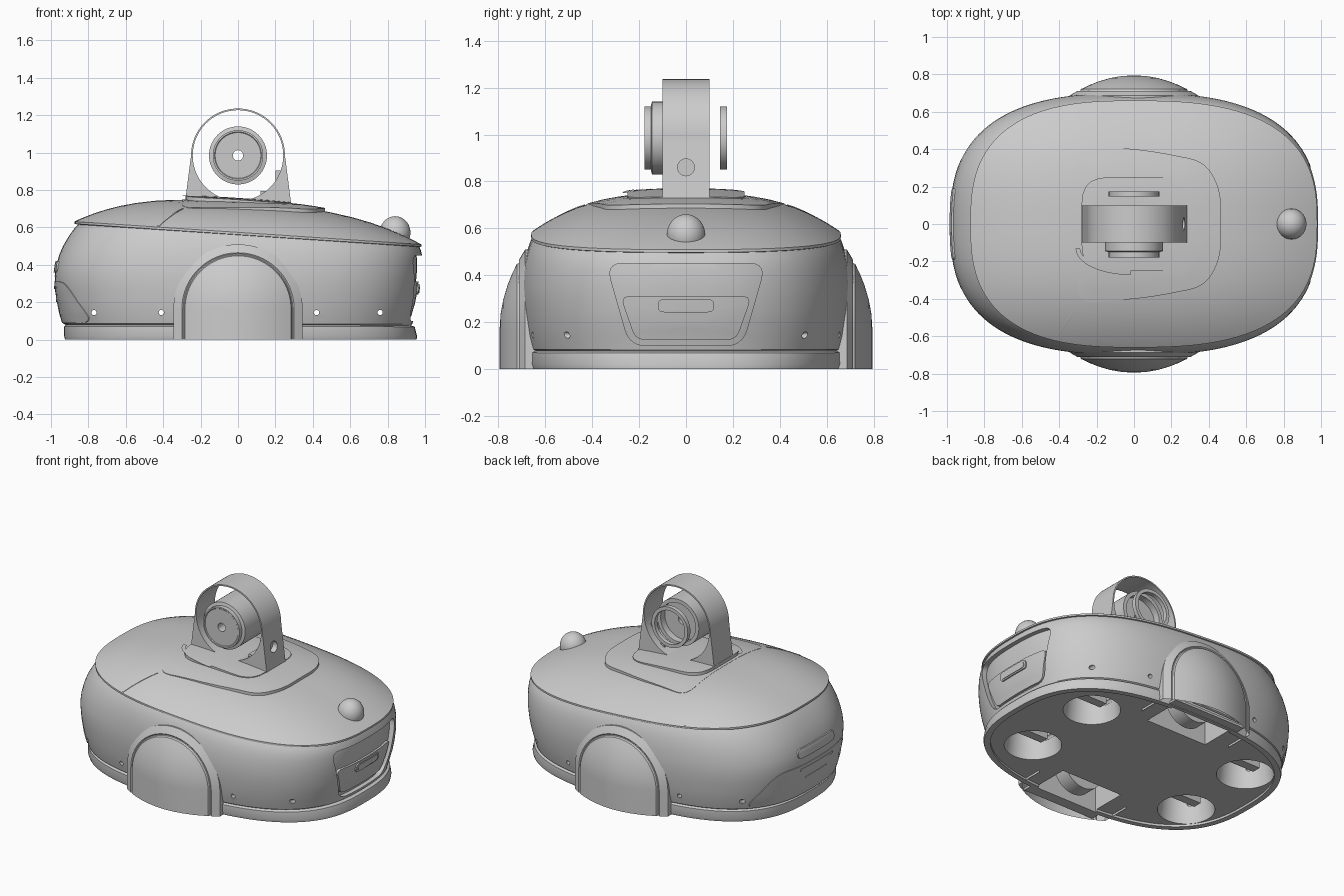
import bpy, bmesh
from math import sin, cos, pi
from mathutils import Vector

cube = bpy.data.objects.get("Cube")
if cube:
    bpy.data.objects.remove(cube, do_unlink=True)

grey = bpy.data.materials.new("plain_grey")
grey.use_nodes = True
grey.diffuse_color = (0.6, 0.6, 0.6, 1)
grey.node_tree.nodes["Principled BSDF"].inputs["Base Color"].default_value = (0.6, 0.6, 0.6, 1)


def finish(name, bm):
    bmesh.ops.remove_doubles(bm, verts=bm.verts, dist=0.0002)
    bmesh.ops.recalc_face_normals(bm, faces=bm.faces)
    if all(e.is_manifold for e in bm.edges) and bm.calc_volume(signed=True) < 0:
        bmesh.ops.reverse_faces(bm, faces=bm.faces)
    mesh = bpy.data.meshes.new(name)
    bm.to_mesh(mesh)
    bm.free()
    mesh.materials.append(grey)
    ob = bpy.data.objects.new(name, mesh)
    bpy.context.collection.objects.link(ob)
    return ob


def loft(name, rings, caps=True, around=True):
    """Skin a list of equal-length point rings."""
    bm = bmesh.new()
    rows = [[bm.verts.new(p) for p in ring] for ring in rings]
    n = len(rows[0])
    for a, b in zip(rows, rows[1:]):
        for i in range(n if around else n - 1):
            j = (i + 1) % n
            bm.faces.new((a[i], a[j], b[j], b[i]))
    if caps:
        bm.faces.new(rows[0][::-1])
        bm.faces.new(rows[-1])
    return finish(name, bm)


def lathe(name, profile, centre, axis="y", closed=False, seg=64):
    """Turn (radius, height) points about an axis through centre."""
    rings = []
    for r, h in profile + (profile[:1] if closed else []):
        ring = [(r * cos(2 * pi * i / seg), r * sin(2 * pi * i / seg)) for i in range(seg)]
        rings.append([Vector(centre) + Vector((c, h, s) if axis == "y" else (c, s, h)) for c, s in ring])
    return loft(name, rings, caps=not closed)


def box(name, lo, hi):
    corners = [(lo[0], lo[1]), (hi[0], lo[1]), (hi[0], hi[1]), (lo[0], hi[1])]
    return loft(name, [[(x, y, z) for x, y in corners] for z in (lo[2], hi[2])])


def cut(target, cutters):
    for c in cutters:
        c.hide_render = True
        m = target.modifiers.new("cut", "BOOLEAN")
        m.operation, m.solver, m.object = "DIFFERENCE", "EXACT", c
        bpy.context.view_layer.objects.active = target
        bpy.ops.object.modifier_apply(modifier=m.name)
        bpy.data.objects.remove(c, do_unlink=True)


def round_poly(pts, r):
    """Round polygon corners and subdivide the sides."""
    out, n = [], len(pts)
    pts = [Vector(p) for p in pts]
    for i, p in enumerate(pts):
        a, b = pts[i - 1] - p, pts[(i + 1) % n] - p
        s = p + a.normalized() * min(r, a.length * .45)
        e = p + b.normalized() * min(r, b.length * .45)
        out += [s * (1 - t) ** 2 + p * 2 * t * (1 - t) + e * t * t for t in (0, .2, .4, .6, .8, 1)]
    dense = []
    for i, p in enumerate(out):
        q = out[(i + 1) % len(out)]
        k = max(1, int((q - p).length / .05))
        dense += [p.lerp(q, j / k) for j in range(k)]
    return dense


def patch(name, outline, place, base, top):
    """Plate that follows a surface between two offsets from it."""
    mid = sum(outline, Vector((0, 0))) / len(outline)
    rings = [[place(p, base) for p in outline]]
    for s in (1, .85, .7, .5, .3, .1):
        rings.append([place(mid + (p - mid) * s, top) for p in outline])
    return loft(name, rings)


# Shell sections: height, left reach, right reach, half depth
ROWS = [(0, .925, .955, .665), (.02, .93, .957, .672), (.07, .93, .945, .672),
        (.078, .92, .925, .658), (.085, .935, .932, .668), (.14, .952, .945, .682),
        (.2, .965, .962, .69), (.26, .975, .973, .697), (.32, .98, .98, .70),
        (.37, .972, .985, .699), (.42, .955, .987, .694), (.46, .935, .987, .688),
        (.5, .908, .985, .678), (.535, .88, .978, .666), (.56, .855, .97, .652)]
N = 2.7
SEG = 128


def oval(xl, xr, b):
    out = []
    for i in range(SEG):
        t = 2 * pi * i / SEG
        c, s = cos(t), sin(t)
        x = abs(c) ** (2 / N) * (xr if c > 0 else -xl)
        out.append((x, abs(s) ** (2 / N) * (b if s > 0 else -b)))
    return out


def sheared(x, z):
    return z - .066 * x * (z / .56) ** 2


def sections(inset):
    return [[(x, y, sheared(x, z)) for x, y in oval(xl - inset, xr - inset, b - inset)] for z, xl, xr, b in ROWS]


def lid_z(x, y):
    r = ((abs(x) / (.98 if x > 0 else .875)) ** N + (abs(y) / .66) ** N) ** (1 / N)
    return sheared(x, .56) + .014 + .162 * (1 - min(r, 1) ** 2.9)


def on_lid(p, off):
    return (p[0], p[1], lid_z(*p) + off)


def on_end(side):
    def place(p, off):
        y, z = p
        z0 = z + .063 * side * (z / .56) ** 2
        lo = max([r for r in ROWS if r[0] <= z0], key=lambda r: r[0])
        hi = min([r for r in ROWS if r[0] > z0], key=lambda r: r[0])
        k = (z0 - lo[0]) / (hi[0] - lo[0])
        _, xl, xr, b = [m + (n - m) * k for m, n in zip(lo, hi)]
        reach = (xr if side > 0 else xl) * max(0, 1 - (abs(y) / b) ** N) ** (1 / N)
        return (side * (reach + off), y, z)
    return place


# Lower shell with recessed underside
rim = [[(x * .96, y * .95, z) for x, y in oval(*ROWS[0][1:])] for z in (.015, 0)]
shell = loft("lower_shell", rim + sections(0))

# Wheel wells and through holes
cutters = []
for s in (-1, 1):
    cutters += [lathe("well_cutter", [(.19, -.1), (.15, .22)], (x, s * .28, 0), "z") for x in (.57, -.65)]
    cutters.append(box("wheel_cutter", (-.23, s * .52 - .12, -.1), (.23, s * .52 + .12, .25)))
for x in (-.77, -.41, .42, .76):
    cutters.append(lathe("hole_cutter", [(.014, -1), (.014, 1)], (x, 0, .145), seg=16))
cut(shell, cutters)

# Hatch recess: a prism hollowed by an inset copy of the shell
hatch = round_poly([(-.34, .45), (.34, .45), (.24, .1), (-.24, .1)], .07)
prism = loft("hatch_cutter", [[(x, y, z) for y, z in hatch] for x in (.7, 1.2)])
cut(prism, [loft("hatch_core", sections(.03))])
cut(shell, [prism])

# Hatch door with slot handle
door = round_poly([(-.28, .31), (.28, .31), (.215, .125), (-.215, .125)], .04)
patch("hatch_door", door, on_end(1), -.05, -.016)


def slot(w, z, h):
    return round_poly([(-w, z + h), (w, z + h), (w, z - h), (-w, z - h)], h)


patch("hatch_handle", slot(.12, .27, .028), on_end(1), -.04, -.008)
patch("hatch_handle_inner", slot(.105, .27, .02), on_end(1), -.02, -.004)

# Rear end bumper and slots
bumper = round_poly([(-.36, .31), (.36, .31), (.5, .09), (-.5, .09)], .09)
patch("rear_bumper", bumper, on_end(-1), -.02, .005)
for w, z, h in ((.19, .39, .03), (.17, .28, .008), (.11, .21, .008)):
    patch("rear_slot", slot(w, z, h), on_end(-1), -.02, .008)

# Lid with overhanging lip
rings = [[(x * .96, y * .96, sheared(x, .555)) for x, y in oval(.875, .98, .66)],
         [(x, y, sheared(x, .56) + .002) for x, y in oval(.875, .98, .66)]]
for r in (1, .985, .96, .92, .87, .8, .72, .62, .5, .38, .25, .12, .02):
    rings.append([(x * r, y * r, lid_z(x * r, y * r)) for x, y in oval(.875, .98, .66)])
loft("lid", rings)

# Raised saddle panel fading into the lid toward -x
half = [(-.3, .43), (.1, .39), (.38, .335), (.465, .18)]
saddle = round_poly(half + [(x, -y) for x, y in reversed(half)], .09)
patch("saddle_panel", saddle,
      lambda p, o: on_lid(p, o * min(1, max(.05, (p[0] + .32) / .6))), -.03, .018)
for s in (-1, 1):
    line = [(-.43, s * .615), (-.422, s * .62), (-.292, s * .435), (-.3, s * .43)]
    patch("saddle_seam", round_poly(line, .002), on_lid, -.01, .003)

# Collar below the arch
collar = round_poly([(-.28, -.25), (.28, -.25), (.28, .25), (-.28, .25)], .14)
patch("arch_collar", collar, on_lid, -.02, .022)

# Round button
lathe("round_button", [(.082 * cos(t * pi / 24), .088 * sin(t * pi / 24)) for t in range(-4, 12)] + [(.002, .088)],
      (.84, 0, .572), "z")

# Wheel covers bulging from both sides
for s in (-1, 1):
    rings = []
    for rho, sink in ((.345, .2), (.345, 0), (.325, 0), (.3, 0), (.293, .008), (.288, .008), (.283, 0),
                      (.24, 0), (.19, 0), (.13, 0), (.07, 0), (0, 0)):
        y = s * (.795 - .1 * (rho / .33) ** 2 - sink)
        ring = [(rho, 0), (rho, .08)] + [(rho * cos(pi * i / 40), .165 + rho * sin(pi * i / 40)) for i in range(41)]
        rings.append([(x, y, z) for x, z in ring + [(-rho, .08), (-rho, 0)]])
    loft("wheel_cover", rings, caps=False, around=False)
    box("wheel_cover_floor", (-.27, s * .68 - .04, .004), (.27, s * .68 + .04, .02))
    lathe("drive_wheel", [(.15, -.05), (.15, .05)], (0, s * .53, .165), "y")
    # Caster parts inside the wells
    for x in (.57, -.65):
        box("caster_bracket", (x - .09, s * .28 - .03, .08), (x + .09, s * .28 + .03, .23))

# Camera arch: round opening, tapering legs
inner, outer = [], []
C = .985
for i in range(96):
    a = 2 * pi * i / 96
    c, d = cos(a), sin(a)
    inner.append((.242 * c, C + .242 * d))
    if d >= 0:
        outer.append((.251 * c, C + .251 * d))
    else:
        k = (a - pi) / (pi / 2) if a < 1.5 * pi else (2 * pi - a) / (pi / 2)
        side = -1 if a < 1.5 * pi else 1
        x, z = (.251 + .034 * 2 * k, C - .265 * 2 * k) if k < .5 else (.285 * 2 * (1 - k), .72)
        outer.append((side * x, z))
rings = [[(x, y, z) for x, z in loop]
         for loop, y in ((outer, -.1), (outer, .1), (inner, .1), (inner, -.1), (outer, -.1))]
arch = loft("camera_arch", rings, caps=False)
side_hole = lathe("side_hole_cutter", [(.036, -.06), (.036, .06)], (0, 0, 0), "y", seg=24)
side_hole.rotation_euler.z = pi / 2
side_hole.location = (.27, 0, .86)
bpy.context.view_layer.update()
cut(arch, [side_hole])
box("bracket_low", (.12, -.06, .745), (.21, .06, .795))
box("bracket_high", (.2, -.05, .78), (.235, .05, .905))

# Camera barrel with a bore, and a separate back ring
lathe("camera_barrel", [(.028, -.174), (.122, -.174), (.126, -.178), (.135, -.178), (.135, -.15), (.155, -.145),
                        (.155, .085), (.13, .085), (.13, .04), (.028, .04)], (0, 0, C), closed=True)
lathe("camera_back_ring", [(.112, .146), (.135, .146), (.135, .174), (.112, .174)], (0, 0, C), closed=True)

# Cable curve on the collar
loft("cable", [[on_lid((-.02 - (.28 + w) * sin(t * pi / 32), -.13 - (.13 + w) * cos(t * pi / 32)), .025)
                for t in range(17)] for w in (-.012, .012)], caps=False, around=False)

for ob in bpy.context.collection.objects:
    if ob.type == "MESH":
        bpy.ops.object.select_all(action="DESELECT")
        ob.select_set(True)
        bpy.context.view_layer.objects.active = ob
        bpy.ops.object.shade_smooth_by_angle(angle=0.55)
